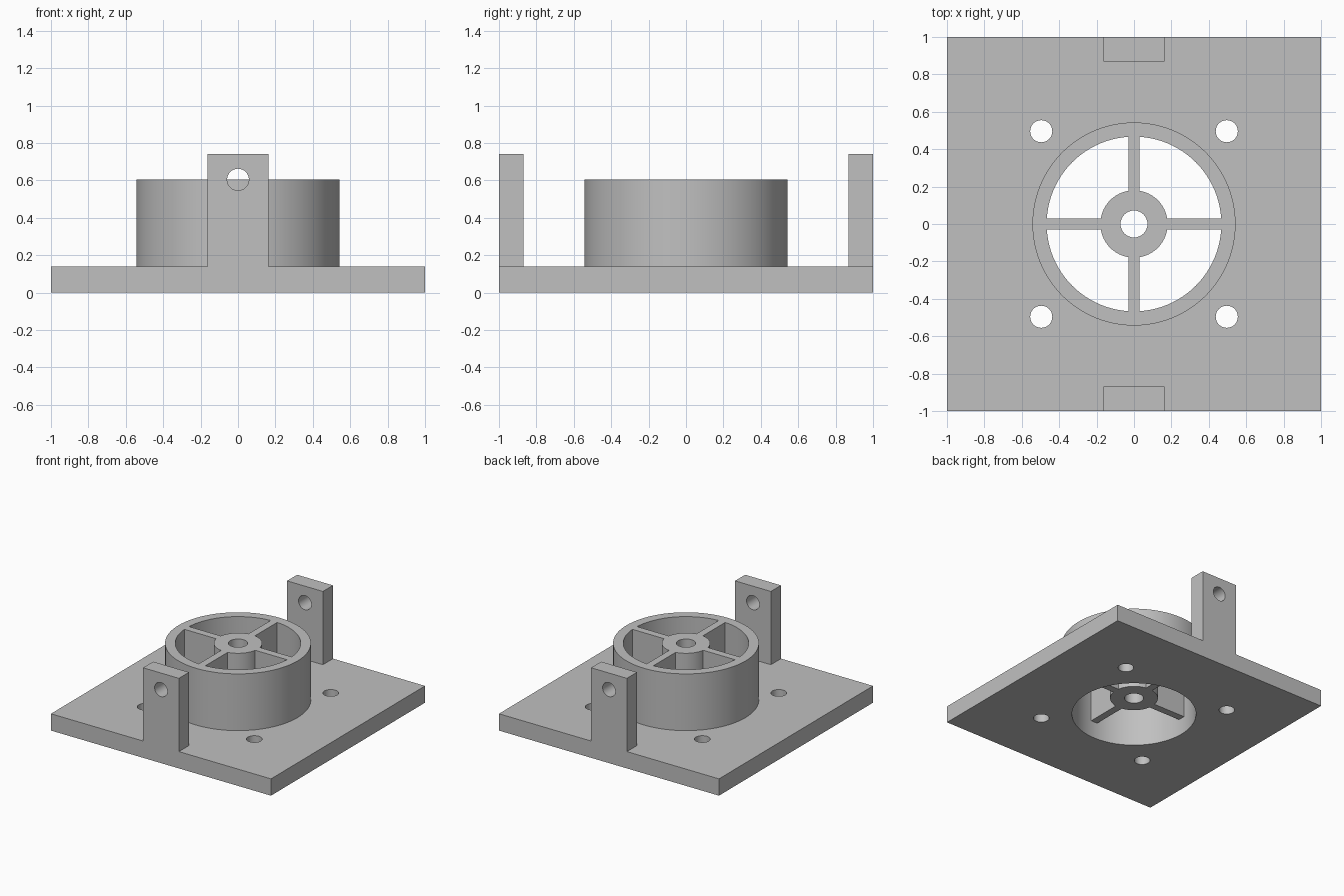
import bpy
import math

if "Cube" in bpy.data.objects:
    bpy.data.objects.remove(bpy.data.objects["Cube"])

PLATE_TOP = 0.138
WHEEL_TOP = 0.604
R_IN = 0.467

grey = bpy.data.materials.new("light grey")
grey.diffuse_color = (0.53, 0.53, 0.53, 1)
grey.use_nodes = True
grey.node_tree.nodes["Principled BSDF"].inputs["Base Color"].default_value = grey.diffuse_color


def box(name, x0, x1, y0, y1, z0, z1):
    bpy.ops.mesh.primitive_cube_add(
        size=1, location=((x0 + x1) / 2, (y0 + y1) / 2, (z0 + z1) / 2))
    ob = bpy.context.object
    ob.name = name
    ob.scale = (x1 - x0, y1 - y0, z1 - z0)
    bpy.ops.object.transform_apply(location=True, rotation=True, scale=True)
    return ob


def cyl(name, r, z0, z1, x=0, y=0, sides=96):
    bpy.ops.mesh.primitive_cylinder_add(
        vertices=sides, radius=r, depth=z1 - z0, location=(x, y, (z0 + z1) / 2))
    ob = bpy.context.object
    ob.name = name
    bpy.ops.object.transform_apply(location=True, rotation=True, scale=True)
    return ob


def cut(target, cutter):
    mod = target.modifiers.new("cut", 'BOOLEAN')
    mod.operation = 'DIFFERENCE'
    mod.solver = 'EXACT'
    mod.object = cutter
    bpy.context.view_layer.objects.active = target
    bpy.ops.object.modifier_apply(modifier=mod.name)
    bpy.data.objects.remove(cutter, do_unlink=True)


def finish(ob):
    ob.data.materials.clear()
    ob.data.materials.append(grey)
    bpy.ops.object.select_all(action='DESELECT')
    ob.select_set(True)
    bpy.context.view_layer.objects.active = ob
    bpy.ops.object.shade_smooth_by_angle(angle=math.radians(30))


# Square base plate with a central opening and four screw holes
plate = box("base_plate", -1, 1, -1, 1, 0, PLATE_TOP)
cut(plate, cyl("opening", R_IN, -0.1, 0.3))
for sx in (-1, 1):
    for sy in (-1, 1):
        cut(plate, cyl("screw_hole", 0.059, -0.1, 0.3, sx * 0.496, sy * 0.496, 48))
finish(plate)

# Spoked collar: a drum with four quarter pockets and a bore
drum = cyl("spoked_collar", 0.543, PLATE_TOP, WHEEL_TOP)
pocket = cyl("pocket", R_IN, 0, 0.8)
cut(pocket, box("spoke_x", -0.6, 0.6, -0.03, 0.03, -0.1, 0.9))
cut(pocket, box("spoke_y", -0.03, 0.03, -0.6, 0.6, -0.1, 0.9))
cut(pocket, cyl("hub", 0.18, -0.1, 0.9))
cut(drum, pocket)
cut(drum, cyl("bore", 0.072, 0, 0.8, sides=48))
finish(drum)

# Upright lugs at front and back, each with a cross hole
for name, y0, y1 in (("front_lug", -1, -0.869), ("back_lug", 0.869, 1)):
    lug = box(name, -0.163, 0.163, y0, y1, PLATE_TOP, 0.74)
    bpy.ops.mesh.primitive_cylinder_add(
        vertices=48, radius=0.058, depth=0.4,
        location=(0, (y0 + y1) / 2, 0.604), rotation=(math.pi / 2, 0, 0))
    cut(lug, bpy.context.object)
    finish(lug)
